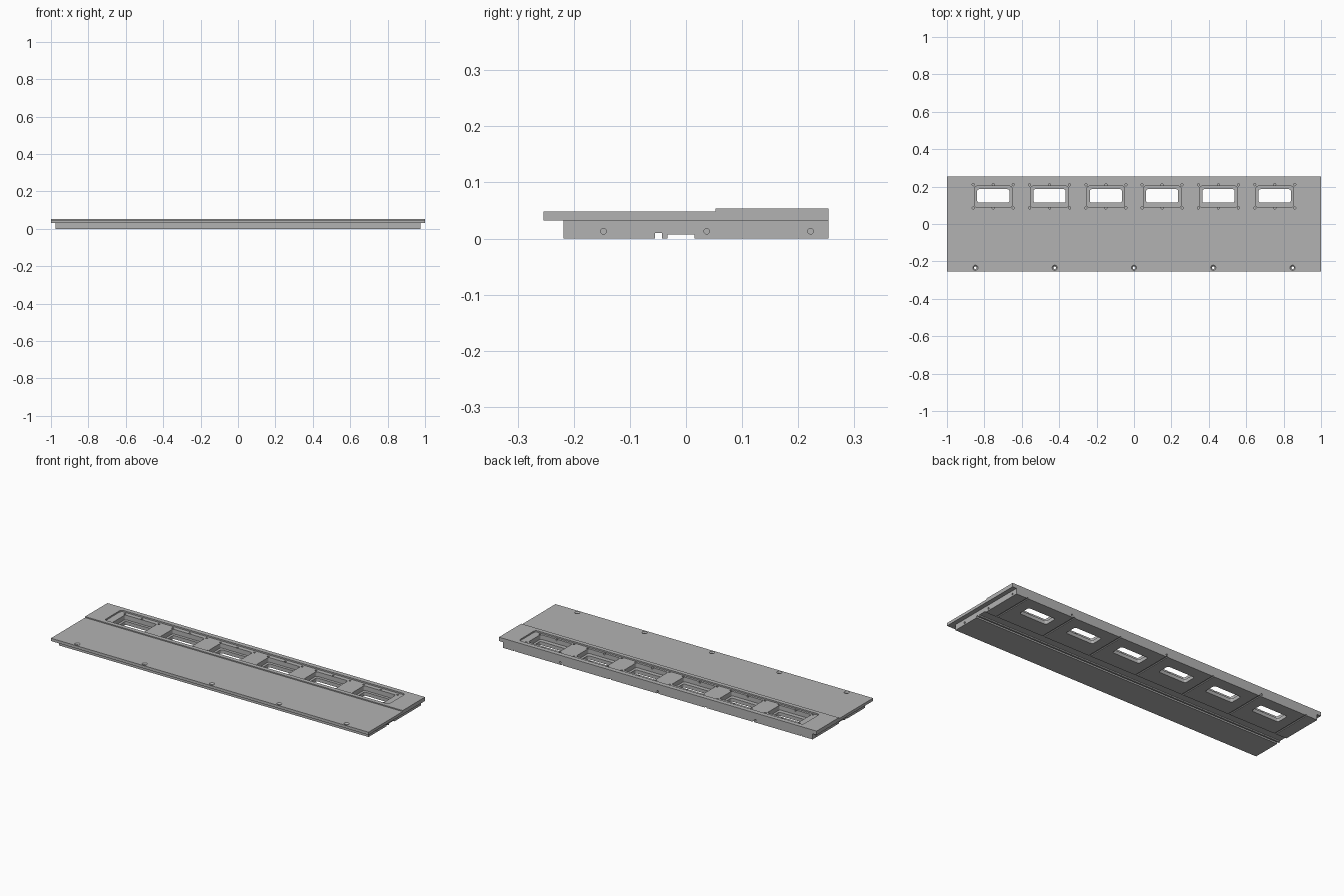
import bpy, bmesh, math
from mathutils import Matrix

old = bpy.data.objects.get("Cube")
if old:
    bpy.data.objects.remove(old, do_unlink=True)

grey = bpy.data.materials.new("Machined grey")
grey.use_nodes = True
grey.diffuse_color = (0.45, 0.45, 0.45, 1)
grey.node_tree.nodes["Principled BSDF"].inputs["Base Color"].default_value = grey.diffuse_color


def finish(name, bm):
    bmesh.ops.recalc_face_normals(bm, faces=bm.faces)
    mesh = bpy.data.meshes.new(name)
    bm.to_mesh(mesh)
    bm.free()
    mesh.materials.append(grey)
    ob = bpy.data.objects.new(name, mesh)
    bpy.context.collection.objects.link(ob)
    return ob


def prism(bm, points, axis_point, vector):
    """Extrude a flat outline placed by axis_point along a vector."""
    face = bm.faces.new([bm.verts.new(axis_point(p)) for p in points])
    grown = bmesh.ops.extrude_face_region(bm, geom=[face])
    verts = [v for v in grown["geom"] if isinstance(v, bmesh.types.BMVert)]
    bmesh.ops.translate(bm, verts=verts, vec=vector)


def box(bm, x0, x1, y0, y1, z0, z1):
    outline = [(x0, y0), (x1, y0), (x1, y1), (x0, y1)]
    prism(bm, outline, lambda p: (p[0], p[1], z0), (0, 0, z1 - z0))


def rounded_box(bm, cx, cy, hx, hy, r, z0, z1):
    outline = []
    for i, (sx, sy) in enumerate([(1, 1), (-1, 1), (-1, -1), (1, -1)]):
        for k in range(5):
            a = math.pi / 2 * (i + k / 4)
            outline.append((cx + sx * (hx - r) + r * math.cos(a),
                            cy + sy * (hy - r) + r * math.sin(a)))
    prism(bm, outline, lambda p: (p[0], p[1], z0), (0, 0, z1 - z0))


def drill(bm, centre, r, depth, axis="Z", r2=None):
    turn = {"X": Matrix.Rotation(math.pi / 2, 4, "Y"),
            "Y": Matrix.Rotation(math.pi / 2, 4, "X"), "Z": Matrix()}[axis]
    bmesh.ops.create_cone(bm, cap_ends=True, segments=20, radius1=r,
                          radius2=r if r2 is None else r2, depth=depth,
                          matrix=Matrix.Translation(centre) @ turn)


BACK = 0.254
SEAM = 0.032
TOP = 0.054
FLOOR = 0.046
WINDOW_Y = 0.15
windows = [0.301 * (i - 2.5) for i in range(6)]

# Stepped cover plate
bm = bmesh.new()
profile = [(-BACK, SEAM), (BACK, SEAM), (BACK, TOP), (0.053, TOP), (0.053, 0.048), (-BACK, 0.048)]
prism(bm, profile, lambda p: (-1, p[0], p[1]), (2, 0, 0))
plate = finish("cover_plate", bm)

# Base block
bm = bmesh.new()
box(bm, -0.975, 0.975, -0.218, BACK, 0, SEAM)
base = finish("base_block", bm)

# Cutter stages, each made of separate solids
stages = {}


def stage(name, *targets):
    stages[name] = (bmesh.new(), targets)
    return stages[name][0]


# Shallow recess around the row of windows
bm = stage("recess", plate)
rounded_box(bm, 0, 0.152, 0.895, 0.075, 0.014, FLOOR, 0.08)

# Stepped window pockets, through openings and screw holes
pockets = stage("pockets", plate, base)
openings = stage("openings", plate, base)
screws = stage("window_screws", plate)
for x in windows:
    rounded_box(pockets, x, 0.146, 0.1, 0.056, 0.01, 0.02, 0.08)
    rounded_box(openings, x, WINDOW_Y, 0.086, 0.036, 0.01, -0.02, 0.09)
    for dx in (-0.107, 0, 0.107):
        for y in (0.086, 0.21):
            drill(screws, (x + dx, y, FLOOR), 0.006, 0.018)

# Countersunk holes along the front edge
holes = stage("edge_holes", plate)
sinks = stage("countersinks", plate)
for i in range(5):
    x = 0.424 * (i - 2)
    drill(holes, (x, -0.234, 0.04), 0.007, 0.06)
    drill(sinks, (x, -0.234, 0.0445), 0.006, 0.009, r2=0.015)

# Long grooves underneath
bm = stage("long_grooves", base)
box(bm, -1.1, 1.1, -0.055, -0.043, -0.02, 0.01)
box(bm, -1.1, 1.1, -0.033, 0.015, -0.02, 0.007)

# Cross grooves dividing the underside into bays
bm = stage("cross_grooves", base)
for i in range(7):
    x = 0.301 * (i - 3)
    box(bm, x - 0.005, x + 0.005, 0.005, 0.3, -0.02, 0.005)

# Blind fixing holes in the ends and the back
bm = stage("fixing_holes", base)
for side in (-1, 1):
    for y in (-0.147, 0.037, 0.222):
        drill(bm, (side * 0.975, y, 0.013), 0.005, 0.03, "X")
for x in (-0.615, 0, 0.615):
    drill(bm, (x, BACK, 0.013), 0.005, 0.03, "Y")

# Apply every cut, then discard the cutters
for name, (bm, targets) in stages.items():
    cutter = finish(name + "_cutter", bm)
    cutter.hide_render = True
    for target in targets:
        mod = target.modifiers.new(name, "BOOLEAN")
        mod.operation = "DIFFERENCE"
        mod.solver = "EXACT"
        mod.object = cutter
        bpy.context.view_layer.objects.active = target
        bpy.ops.object.modifier_apply(modifier=mod.name)
    bpy.data.objects.remove(cutter, do_unlink=True)

# Smooth the rounded corners and bores, keep machined edges crisp
for ob in (plate, base):
    bpy.ops.object.select_all(action="DESELECT")
    ob.select_set(True)
    bpy.context.view_layer.objects.active = ob
    bpy.ops.object.shade_smooth_by_angle(angle=math.radians(30))
